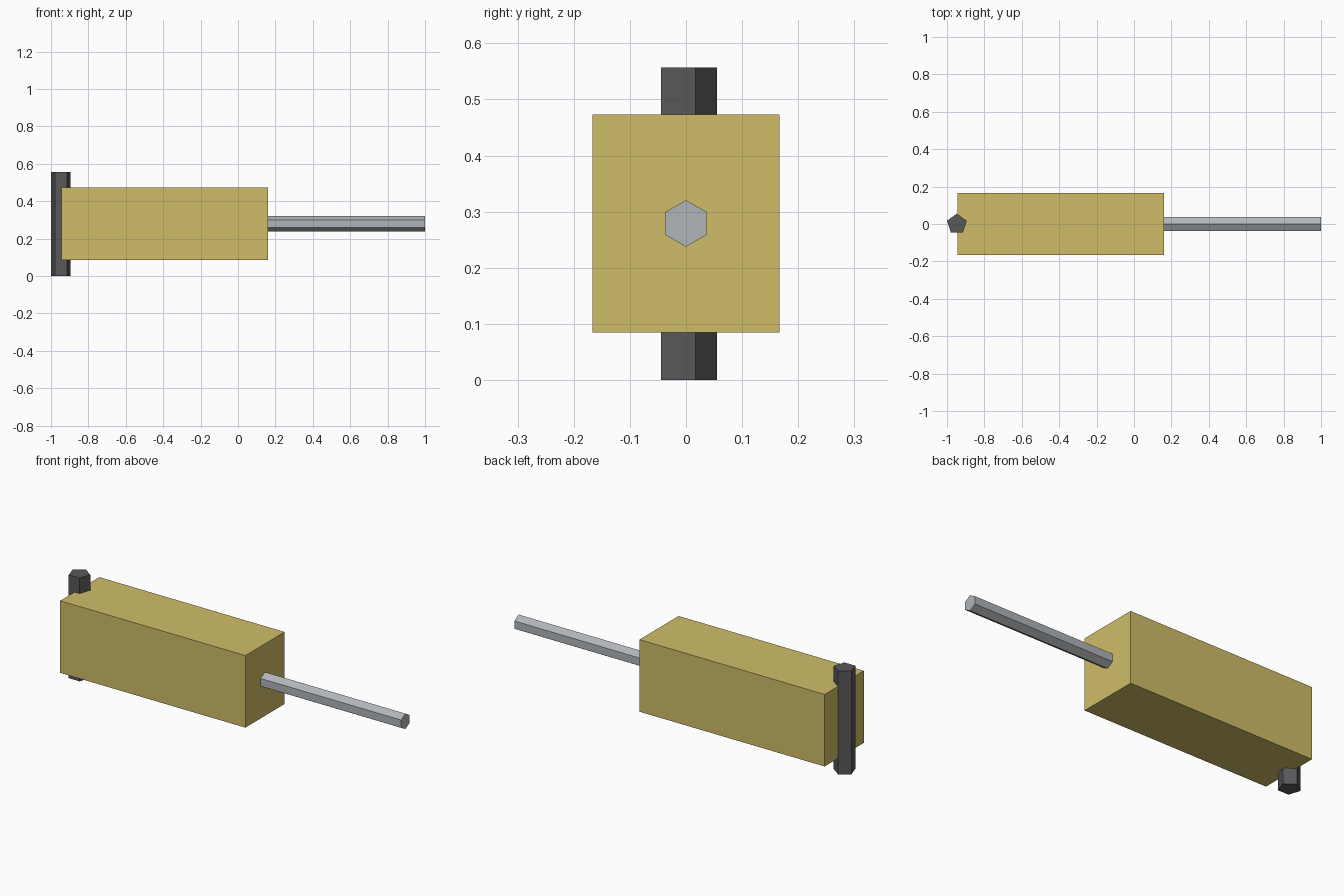
import bpy
import math

if "Cube" in bpy.data.objects:
    bpy.data.objects.remove(bpy.data.objects["Cube"])


def srgb(*rgb):
    """Convert 0-255 sRGB values to a linear RGBA colour."""
    lin = [((c / 255 + 0.055) / 1.055) ** 2.4 for c in rgb]
    return (*lin, 1.0)


def material(name, colour):
    mat = bpy.data.materials.new(name)
    mat.diffuse_color = colour
    mat.use_nodes = True
    mat.node_tree.nodes["Principled BSDF"].inputs["Base Color"].default_value = mat.diffuse_color
    return mat


def finish(name, mat):
    obj = bpy.context.object
    obj.name = name
    obj.data.materials.append(mat)
    # bake the transform into the mesh
    bpy.ops.object.transform_apply(location=False, rotation=True, scale=True)
    return obj


def prism(name, mat, sides, radius, length, centre, rotation=(0, 0, 0)):
    bpy.ops.mesh.primitive_cylinder_add(vertices=sides, radius=radius, depth=length,
                                        location=centre, rotation=rotation)
    return finish(name, mat)


brass = material("brass yellow", srgb(207, 189, 104))
steel = material("light steel", srgb(177, 181, 185))
dark = material("dark grey", srgb(88, 88, 88))

MID_Z = 0.279

# Rectangular body
bpy.ops.mesh.primitive_cube_add(size=1, location=(-0.392, 0, MID_Z))
bpy.context.object.scale = (1.106, 0.334, 0.389)
finish("body", brass)

# Six-sided rod, ridge upward, starting inside the body's right end
prism("rod", steel, 6, 0.0417, 0.84, (0.58, 0, MID_Z), (0, math.pi / 2, 0))
rod = bpy.context.object

# Five-sided upright pin at the left end, one corner toward the back
prism("cross_pin", dark, 5, 0.0555, 0.557, (-0.947, 0, 0.2785))

# Check orientation rule: rod ridge on top, pin corner toward +y
for obj, axis, other in ((rod, 2, 1), (bpy.data.objects["cross_pin"], 1, 0)):
    tip = max(obj.data.vertices, key=lambda v: v.co[axis])
    if abs(tip.co[other]) > 0.005:
        obj.rotation_euler = (math.pi / 6, 0, 0) if axis == 2 else (0, 0, math.pi / 2)
